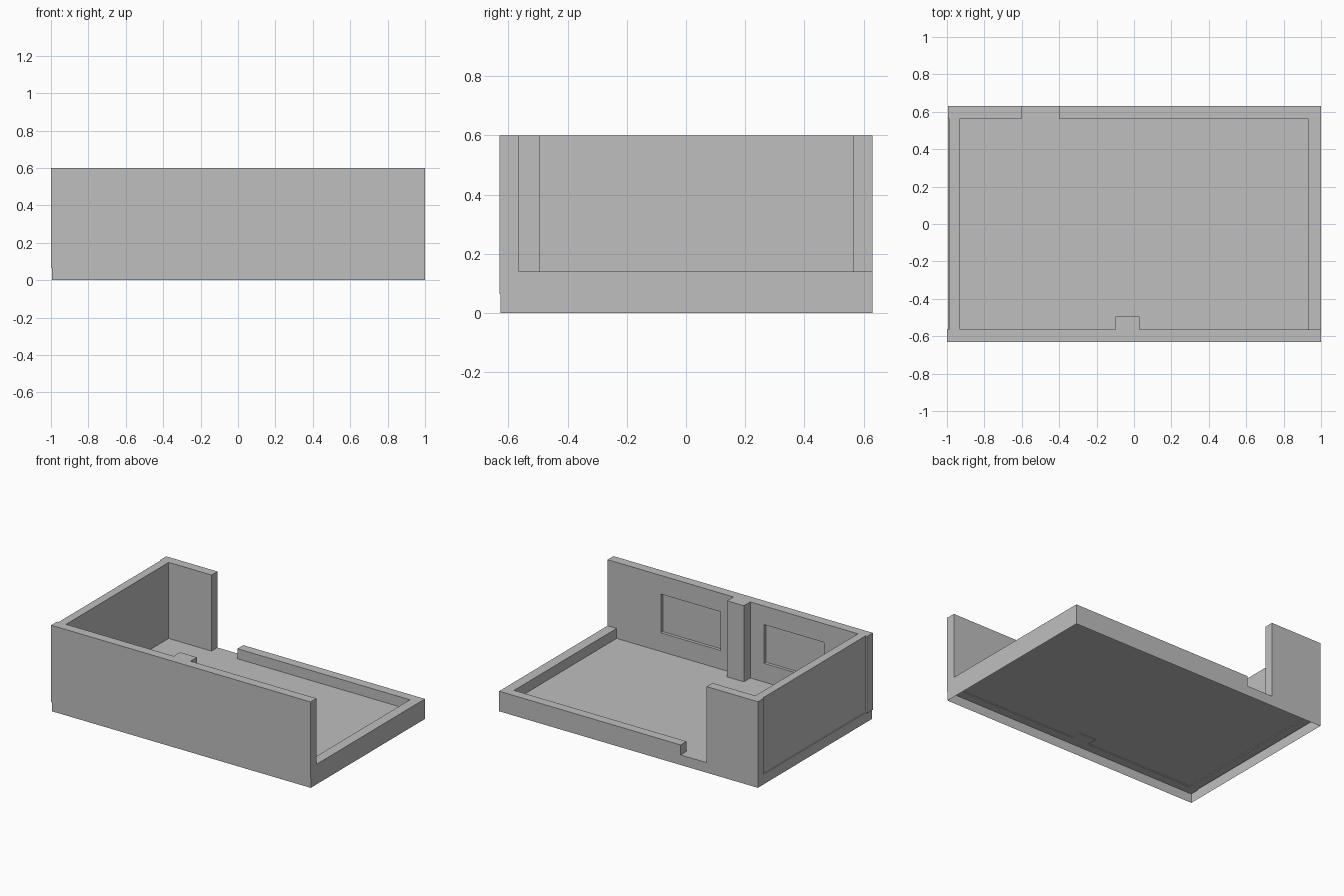
import bpy, bmesh

cube = bpy.data.objects.get("Cube")
if cube:
    bpy.data.objects.remove(cube, do_unlink=True)

# Single plain grey
grey = bpy.data.materials.new("plain_grey")
grey.use_nodes = True
colour = (0.52, 0.52, 0.52, 1)
grey.diffuse_color = colour
grey.node_tree.nodes["Principled BSDF"].inputs["Base Color"].default_value = colour

FLOOR, LOW, TALL = 0.07, 0.14, 0.60
WALL_BASE = FLOOR - 0.006      # walls sink just through the floor sheet
BACK, INNER = 0.63, 0.565      # outer and inner wall lines in y


def prism(name, outline, z0, z1, open_below=False):
    """Extrude a counter-clockwise footprint from z0 up to z1."""
    bm = bmesh.new()
    bottom = bm.faces.new([bm.verts.new((x, y, z0)) for x, y in outline])
    grown = bmesh.ops.extrude_face_region(bm, geom=[bottom], use_keep_orig=True)
    verts = [v for v in grown["geom"] if isinstance(v, bmesh.types.BMVert)]
    bmesh.ops.translate(bm, verts=verts, vec=(0, 0, z1 - z0))
    bmesh.ops.recalc_face_normals(bm, faces=bm.faces)
    if open_below:
        low = [f for f in bm.faces if all(abs(v.co.z - z0) < 1e-5 for v in f.verts)]
        bmesh.ops.delete(bm, geom=low, context="FACES_ONLY")
    mesh = bpy.data.meshes.new(name)
    bm.to_mesh(mesh)
    bm.free()
    mesh.materials.append(grey)
    obj = bpy.data.objects.new(name, mesh)
    bpy.context.collection.objects.link(obj)
    return obj


def rect(x0, x1, y0, y1):
    return [(x0, y0), (x1, y0), (x1, y1), (x0, y1)]


# Hollow base: floor sheet with a thin skirt, open underneath
prism("floor_base", rect(-0.995, 1, -0.627, BACK), 0, FLOOR, open_below=True)

# Tall front wall with an inner pillar
front = prism("front_wall", [
    (-1, -BACK), (1, -BACK), (1, -INNER), (0.03, -INNER), (0.03, -0.495),
    (-0.10, -0.495), (-0.10, -INNER), (-1, -INNER)], WALL_BASE, TALL)

# Shallow window recesses on the inside of the front wall
for x0, x1 in ((0.13, 0.59), (-0.67, -0.205)):
    cutter = prism("window_cutter", rect(x0, x1, -INNER - 0.022, -0.5), 0.20, 0.47)
    cutter.hide_render = True
    mod = front.modifiers.new("window_recess", "BOOLEAN")
    mod.operation = "DIFFERENCE"
    mod.solver = "EXACT"
    mod.object = cutter
    bpy.context.view_layer.objects.active = front
    bpy.ops.object.modifier_apply(modifier=mod.name)
    bpy.data.objects.remove(cutter, do_unlink=True)

# Tall side wall, set slightly in from its neighbours
prism("side_wall", rect(-0.988, -0.93, -INNER, INNER), WALL_BASE, TALL)

# Tall back corner beside the doorway
prism("back_corner_wall", rect(-0.995, -0.60, INNER, BACK), WALL_BASE, TALL)

# Low cut-away wall around the open corner
prism("low_wall", [
    (0.93, -INNER), (1, -INNER), (1, BACK), (-0.40, BACK),
    (-0.40, INNER), (0.93, INNER)], WALL_BASE, LOW)
